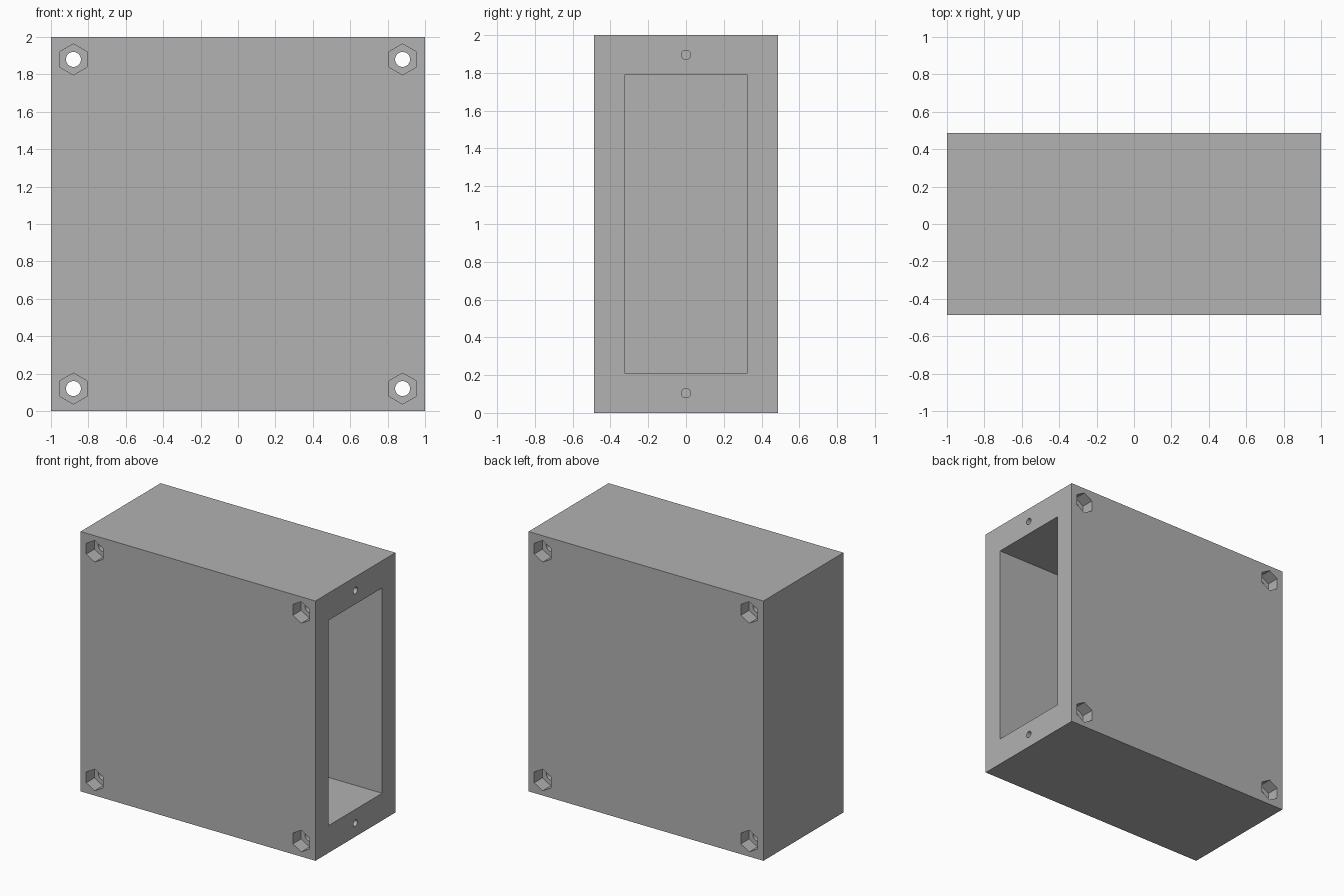
import bpy
from math import pi

if "Cube" in bpy.data.objects:
    bpy.data.objects.remove(bpy.data.objects["Cube"])

HALF_DEPTH = 0.487
BOLT = 0.88          # bolt offset from the centre, in x and z
RECESS = 0.1         # depth of the hexagonal pockets


def box(name, low, high):
    centre = [(a + b) / 2 for a, b in zip(low, high)]
    bpy.ops.mesh.primitive_cube_add(size=1, location=centre)
    ob = bpy.context.object
    ob.name = name
    ob.scale = [b - a for a, b in zip(low, high)]
    bpy.ops.object.transform_apply(location=False, rotation=False, scale=True)
    return ob


def prism(name, sides, radius, length, location, axis):
    turn = (pi / 2, 0, 0) if axis == "y" else (0, pi / 2, 0)
    bpy.ops.mesh.primitive_cylinder_add(vertices=sides, radius=radius, depth=length,
                                        location=location, rotation=turn)
    ob = bpy.context.object
    ob.name = name
    return ob


def cut(target, cutter):
    cutter.hide_render = True
    mod = target.modifiers.new("cut", "BOOLEAN")
    mod.operation = "DIFFERENCE"
    mod.solver = "EXACT"
    mod.object = cutter
    bpy.ops.object.select_all(action="DESELECT")
    target.select_set(True)
    bpy.context.view_layer.objects.active = target
    bpy.ops.object.modifier_apply(modifier=mod.name)
    bpy.data.objects.remove(cutter)


# Enclosure block, hollowed from its open left side
case = box("enclosure", (-1, -HALF_DEPTH, 0), (1, HALF_DEPTH, 2))
cut(case, box("cavity_cutter", (-0.84, -0.325, 0.21), (1.1, 0.325, 1.79)))

# Corner bolt holes with hexagonal pockets at front and back
for x in (-BOLT, BOLT):
    for z in (1 - BOLT, 1 + BOLT):
        cut(case, prism("bolt_cutter", 32, 0.04, 1.2, (x, 0, z), "y"))
        for side in (-1, 1):
            cut(case, prism("pocket_cutter", 6, 0.083, 2 * RECESS,
                            (x, side * HALF_DEPTH, z), "y"))

# Cover screw holes above and below the opening
for z in (0.105, 1.895):
    cut(case, prism("screw_cutter", 24, 0.025, 0.4, (1, 0, z), "x"))

# Single grey finish
grey = bpy.data.materials.new("grey")
grey.use_nodes = True
colour = (0.445, 0.445, 0.445, 1)
grey.diffuse_color = colour
grey.node_tree.nodes["Principled BSDF"].inputs["Base Color"].default_value = colour
case.data.materials.clear()
case.data.materials.append(grey)
bpy.ops.object.select_all(action="DESELECT")
case.select_set(True)
bpy.context.view_layer.objects.active = case
bpy.ops.object.shade_smooth_by_angle(angle=pi / 6)
